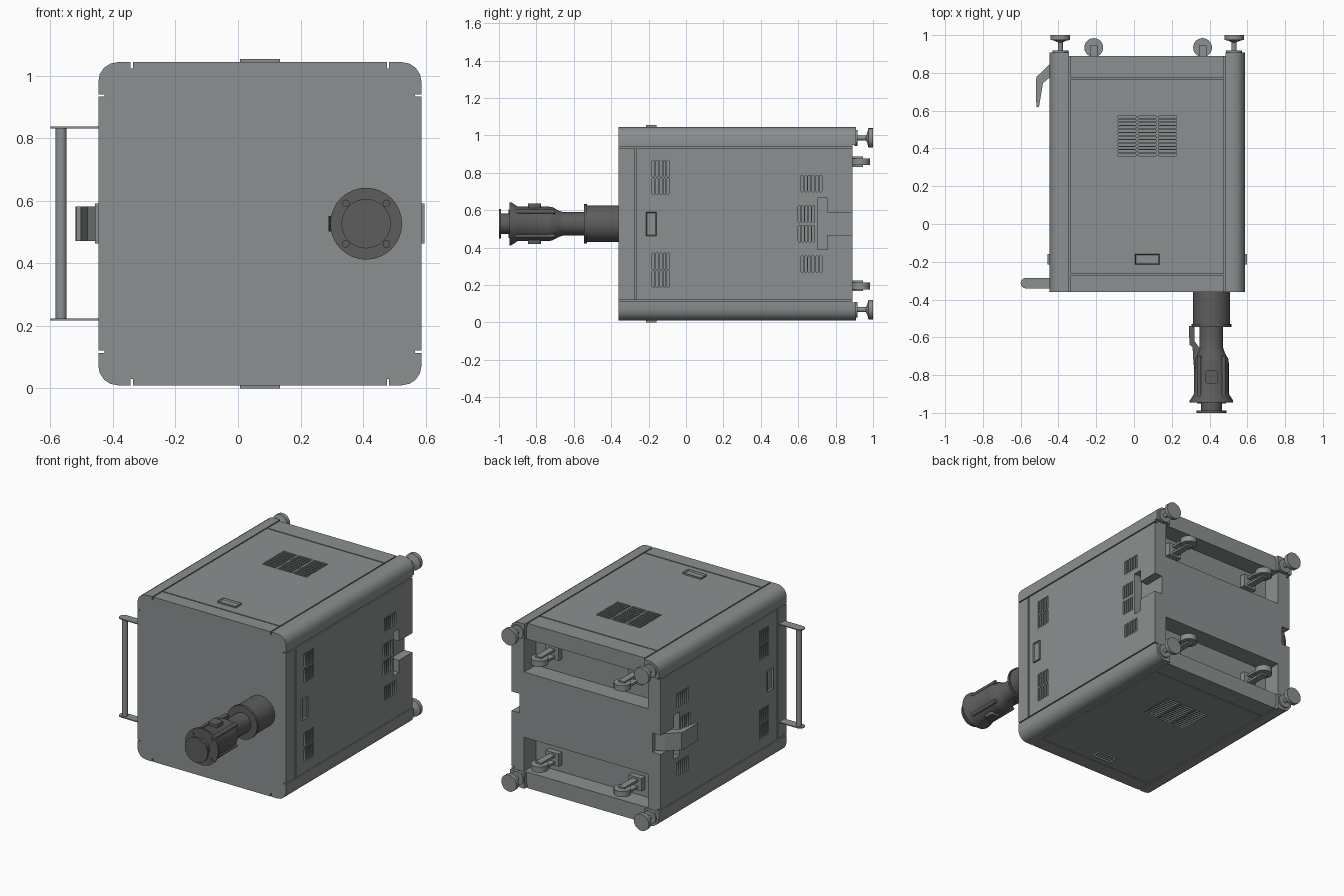
import bpy, bmesh
from math import cos, sin, pi, radians
from mathutils import Vector, Matrix

if "Cube" in bpy.data.objects:
    bpy.data.objects.remove(bpy.data.objects["Cube"])

CX, CZ, H = 0.07, 0.527, 0.517        # cabinet centre and half width
FRONT, BACK = -0.36, 0.89
MX, MZ = 0.41, 0.527                  # motor axis


def material(name, rgb):
    m = bpy.data.materials.new(name)
    m.use_nodes = True
    m.diffuse_color = (*rgb, 1)
    m.node_tree.nodes["Principled BSDF"].inputs["Base Color"].default_value = (*rgb, 1)
    return m


GREY = material("cabinet grey", (0.26, 0.28, 0.28))
DARK = material("motor dark grey", (0.11, 0.11, 0.11))


def finish(name, bm, mat, smooth=True):
    bmesh.ops.recalc_face_normals(bm, faces=bm.faces)
    me = bpy.data.meshes.new(name)
    bm.to_mesh(me)
    bm.free()
    me.materials.append(mat)
    ob = bpy.data.objects.new(name, me)
    bpy.context.collection.objects.link(ob)
    if smooth:
        shade(ob)
    return ob


def shade(ob):
    bpy.ops.object.select_all(action='DESELECT')
    ob.select_set(True)
    bpy.context.view_layer.objects.active = ob
    bpy.ops.object.shade_smooth_by_angle(angle=radians(35))


def box(bm, x, y, z):
    c = Vector((sum(x) / 2, sum(y) / 2, sum(z) / 2))
    s = (x[1] - x[0], y[1] - y[0], z[1] - z[0])
    mat = Matrix.Translation(c) @ Matrix.Diagonal((*s, 1))
    return bmesh.ops.create_cube(bm, size=1, matrix=mat)["verts"]


def prism(bm, pts, a, b, put):
    """Extrude a flat outline from depth a to depth b; put maps (u, v, depth) to a point."""
    lo, hi = ([bm.verts.new(put(u, v, d)) for u, v in pts] for d in (a, b))
    bm.faces.new(lo)
    bm.faces.new(hi[::-1])
    for i in range(len(pts)):
        j = (i + 1) % len(pts)
        bm.faces.new((lo[i], hi[i], hi[j], lo[j]))


def lathe(bm, profile, x, z, steps=32):
    """Turn (y, radius) points around an axis that runs along y."""
    vs = [bm.verts.new((x + r, y, z)) for y, r in profile]
    es = [bm.edges.new(p) for p in zip(vs, vs[1:])]
    bmesh.ops.spin(bm, geom=vs + es, cent=(x, 0, z), axis=(0, 1, 0), angle=2 * pi, steps=steps)
    bmesh.ops.remove_doubles(bm, verts=bm.verts, dist=0.0001)


def stadium(u, v, length, width):
    """Slot outline, long along u."""
    r, k = width / 2, length / 2 - width / 2
    return [(u + (k if i < 5 else -k) + r * cos(t), v + r * sin(t))
            for i, t in enumerate([-pi / 2 + pi * (n % 5) / 4 + pi * (n // 5) for n in range(10)])]


# Maps for side faces (u = z, v = y) and top/bottom faces (u = x, v = y), depth outward
def side_map(s):
    return lambda u, v, d: (CX + s * (H + d), v, u)


def lid_map(s):
    return lambda u, v, d: (u, v, CZ + s * (H + d))


# Cabinet shell with rounded long edges
bm = bmesh.new()
box(bm, (CX - H, CX + H), (FRONT, BACK), (CZ - H, CZ + H))
long_edges = [e for e in bm.edges if abs(e.verts[0].co.y - e.verts[1].co.y) > 1]
bmesh.ops.bevel(bm, geom=long_edges, offset=0.062, segments=4, profile=0.5, affect='EDGES')
cabinet = finish("cabinet", bm, GREY, False)

# Cutters: seams, vents, latch notches and back recesses
bm = bmesh.new()
SEAM, DEEP, EDGE = 0.0035, -0.02, 0.41


def rect(u0, u1, v0, v1):
    return [(u0, v0), (u1, v0), (u1, v1), (u0, v1)]


for s in (-1, 1):
    for put, c in ((side_map(s), CZ), (lid_map(s), CX)):
        for t in (-1, 1):
            u = c + t * EDGE
            prism(bm, rect(u - SEAM, u + SEAM, FRONT - 0.1, BACK + 0.1), DEEP, 0.05, put)
        k = EDGE - SEAM - 0.001
        cross = (-0.268,) if c == CZ else (-0.268, 0.77)
        for y in cross:
            prism(bm, rect(c - k, c + k, y - SEAM, y + SEAM), DEEP, 0.05, put)
    # lid vents
    for col in (-0.037, 0.07, 0.177):
        for i in range(12):
            prism(bm, stadium(col, 0.366 + i * 0.0182, 0.097, 0.013), -0.015, 0.05, lid_map(s))
    # side vents, mirrored above and below the middle
    for t in (-1, 1):
        for dz, y0, y1 in ((0.2, -0.185, -0.085), (0.295, -0.185, -0.085),
                           (0.215, 0.61, 0.73), (0.053, 0.597, 0.69)):
            n = round((y1 - y0) / 0.0195)
            step = (y1 - y0) / n
            for i in range(n):
                prism(bm, stadium(CZ + t * dz, y0 + (i + 0.5) * step, 0.09, 0.013),
                      -0.015, 0.05, side_map(s))
    # T shaped latch notch
    tee = [(0.137, 0.703), (0.137, 0.757), (0.06, 0.757), (0.06, 1.0)]
    tee = [(CZ + u, v) for u, v in tee] + [(CZ - u, v) for u, v in reversed(tee)]
    prism(bm, tee, -0.055, 0.05, side_map(s))
    # back recess
    zs = sorted((CZ + s * 0.205, CZ + s * 0.417))
    box(bm, (CX - 0.43, CX + 0.43), (0.775, 1.0), zs)
cutter = finish("cutter", bm, GREY, False)
cutter.hide_render = True
mod = cabinet.modifiers.new("cuts", 'BOOLEAN')
mod.operation, mod.solver, mod.object = 'DIFFERENCE', 'EXACT', cutter
bpy.context.view_layer.objects.active = cabinet
bpy.ops.object.modifier_apply(modifier=mod.name)
bpy.data.objects.remove(cutter)
shade(cabinet)

# Corner post ends, levelling feet and casters
for sx in (-1, 1):
    for sz in (-1, 1):
        tag = ("left" if sx > 0 else "right") + ("_top" if sz > 0 else "_bottom")
        bm = bmesh.new()
        arc = [(H - 0.062 + 0.062 * sin(i * pi / 8), H - 0.062 + 0.062 * cos(i * pi / 8)) for i in range(5)]
        outline = [(0.415, 0.422), (0.415, H)] + arc + [(H, 0.422)]
        prism(bm, outline, BACK - 0.002, 0.908,
              lambda u, v, d: (CX + sx * u, d, CZ + sz * v))
        finish("post_end_" + tag, bm, GREY)

        bm = bmesh.new()
        lathe(bm, [(0.9, 0), (0.9, 0.042), (0.918, 0.042), (0.918, 0.013), (0.962, 0.013),
                   (0.97, 0.03), (0.975, 0.052), (1.0, 0.052), (1.0, 0)],
              CX + sx * 0.46, CZ + sz * 0.459, 24)
        finish("foot_" + tag, bm, GREY)

        bm = bmesh.new()
        x, z = 0.075 + sx * 0.288, CZ + sz * 0.332
        bmesh.ops.create_cone(bm, cap_ends=True, segments=24, radius1=0.05, radius2=0.05,
                              depth=0.036, matrix=Matrix.Translation((x, 0.934, z)))
        for t in (-1, 1):
            box(bm, (x - 0.02, x + 0.02), (0.8, 0.945), sorted((z + t * 0.014, z + t * 0.028)))
        box(bm, (x - 0.045, x + 0.045), (0.77, 0.81), (z - 0.04, z + 0.04))
        finish("caster_" + tag, bm, GREY)

# Framed pulls on all four faces
for s in (-1, 1):
    for name, put, c in (("side", side_map(s), CZ), ("lid", lid_map(s), CX)):
        bm = bmesh.new()
        prism(bm, rect(c - 0.064, c + 0.064, -0.214, -0.158), -0.005, 0.01, put)
        bmesh.ops.recalc_face_normals(bm, faces=bm.faces)
        out = Vector(put(c, -0.18, 1)) - Vector(put(c, -0.18, 0))
        face = [f for f in bm.faces if f.normal.dot(out) > 0.9]
        bmesh.ops.inset_individual(bm, faces=face, thickness=0.007, depth=-0.009)
        finish(f"{name}_pull_{'b' if s < 0 else 'a'}", bm, GREY, False)

# Right side carrying handle: two brackets and a bar
bm = bmesh.new()
for z in (0.22, 0.835):
    tip = [(-0.572 - 0.028 * sin(i * pi / 8), -0.313 - 0.028 * cos(i * pi / 8)) for i in range(9)]
    prism(bm, [(-0.44, -0.341)] + tip + [(-0.44, -0.285)], z - 0.003, z + 0.003,
          lambda u, v, d: (u, v, d))
bmesh.ops.create_cone(bm, cap_ends=True, segments=20, radius1=0.018, radius2=0.018, depth=0.615,
                      matrix=Matrix.Translation((-0.566, -0.313, CZ)))
finish("carrying_handle", bm, GREY)

# Right side latch lever
bm = bmesh.new()
lever = [(-0.395, 0.87), (-0.447, 0.845), (-0.515, 0.78), (-0.52, 0.755), (-0.517, 0.62),
         (-0.503, 0.62), (-0.482, 0.745), (-0.447, 0.775), (-0.395, 0.8)]
prism(bm, lever, CZ - 0.055, CZ + 0.055, lambda u, v, d: (u, v, d))
finish("latch_lever", bm, GREY, False)

# Motor on the front: turned body, bolts, buttons and side lever
bm = bmesh.new()
lathe(bm, [(-0.35, 0), (-0.35, 0.098), (-0.53, 0.098), (-0.53, 0.105), (-0.545, 0.105),
           (-0.545, 0.062), (-0.655, 0.062), (-0.68, 0.07), (-0.715, 0.089), (-0.735, 0.092),
           (-0.9, 0.092), (-0.935, 0.115), (-0.945, 0.115), (-0.945, 0.055), (-0.988, 0.055),
           (-0.988, 0.079), (-1.0, 0.079), (-1.0, 0)], MX, MZ)
finish("motor_body", bm, DARK)
bm = bmesh.new()
for sx in (-1, 1):
    for sz in (-1, 1):
        lathe(bm, [(-0.7, 0), (-0.7, 0.012), (-0.95, 0.012), (-0.95, 0)],
              MX + sx * 0.065, MZ + sz * 0.065, 12)
finish("motor_bolts", bm, DARK)
bm = bmesh.new()
box(bm, (MX - 0.033, MX + 0.033), (-0.845, -0.775), (MZ - 0.108, MZ + 0.108))
bmesh.ops.bevel(bm, geom=[e for e in bm.edges if abs(e.verts[0].co.z - e.verts[1].co.z) > 0.1],
                offset=0.012, segments=3, profile=0.5, affect='EDGES')
finish("motor_buttons", bm, DARK)
bm = bmesh.new()
lever = [(-0.35 + 0.23, 0), (-0.116, -0.1), (-0.1, -0.11), (-0.095, -0.2), (-0.08, -0.26),
         (-0.06, -0.26), (-0.06, -0.12), (-0.09, -0.08), (-0.09, 0)]
prism(bm, lever, MZ - 0.025, MZ + 0.025, lambda u, v, d: (MX + u, -0.54 + v, d))
finish("motor_lever", bm, DARK)
